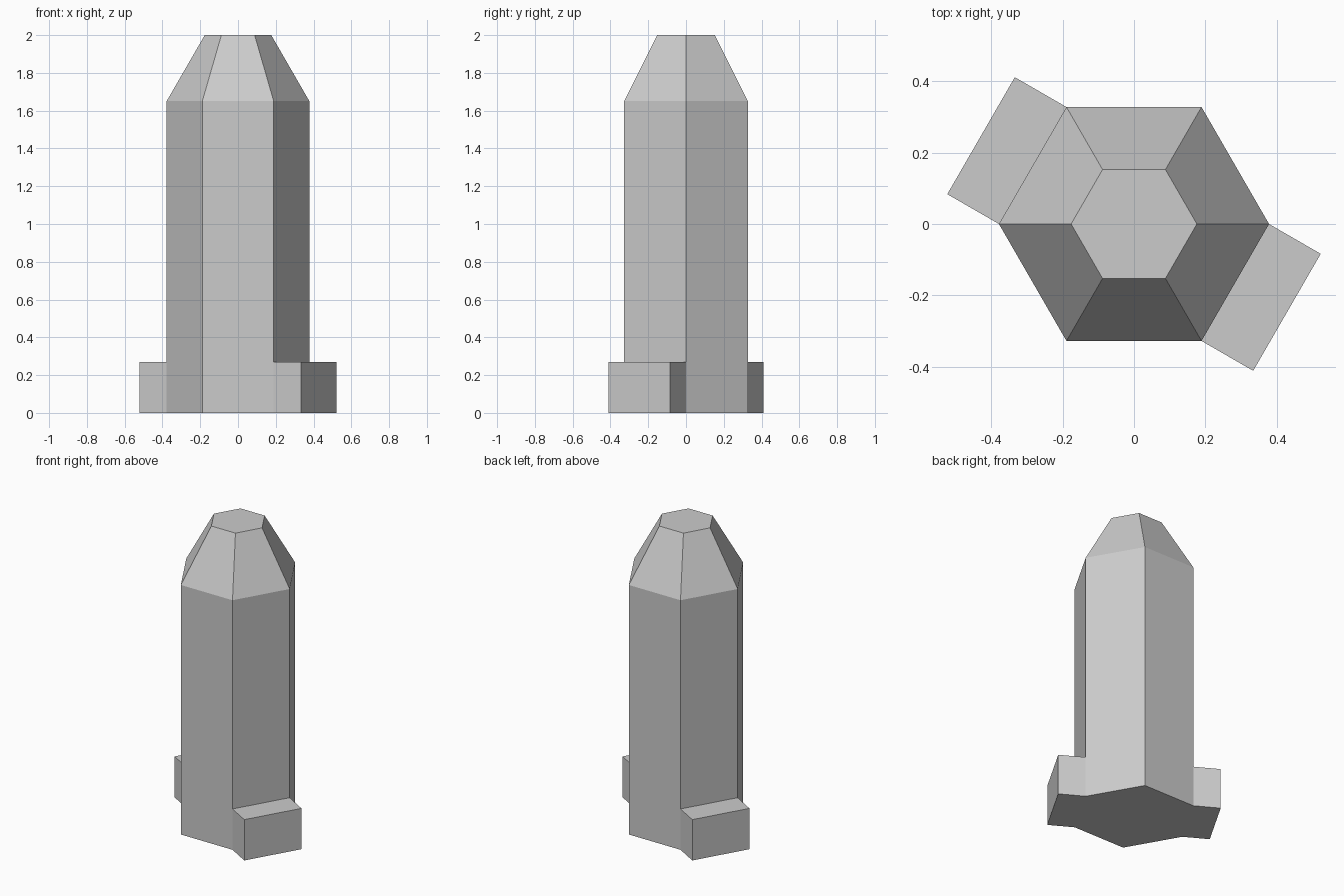
import bpy, bmesh
from math import cos, sin, pi
from mathutils import Vector

if "Cube" in bpy.data.objects:
    bpy.data.objects.remove(bpy.data.objects["Cube"])

SIDES = 6
# (radius, height) of each ring, bottom to top
PROFILE = [(0.378, 0), (0.378, 0.27), (0.378, 1.65), (0.176, 2.0)]
FOOT_DEPTH = 0.167

bm = bmesh.new()

# Hexagonal post with tapered cap
rings = [[bm.verts.new((r * cos(2 * pi * i / SIDES), r * sin(2 * pi * i / SIDES), z))
          for i in range(SIDES)] for r, z in PROFILE]
bm.faces.new(rings[0][::-1])
bm.faces.new(rings[-1])
base_band = []
for level, (low, high) in enumerate(zip(rings, rings[1:])):
    for i in range(SIDES):
        j = (i + 1) % SIDES
        face = bm.faces.new((low[i], low[j], high[j], high[i]))
        if level == 0:
            base_band.append(face)

# Two opposite block feet, pulled out of the base
feet = [base_band[2], base_band[5]]
for face in bmesh.ops.extrude_discrete_faces(bm, faces=feet)["faces"]:
    face.normal_update()
    offset = Vector(face.normal) * FOOT_DEPTH
    for v in face.verts:
        v.co += offset

bmesh.ops.recalc_face_normals(bm, faces=bm.faces[:])
mesh = bpy.data.meshes.new("hex_post")
bm.to_mesh(mesh)
bm.free()
bpy.context.collection.objects.link(bpy.data.objects.new("hex_post", mesh))
